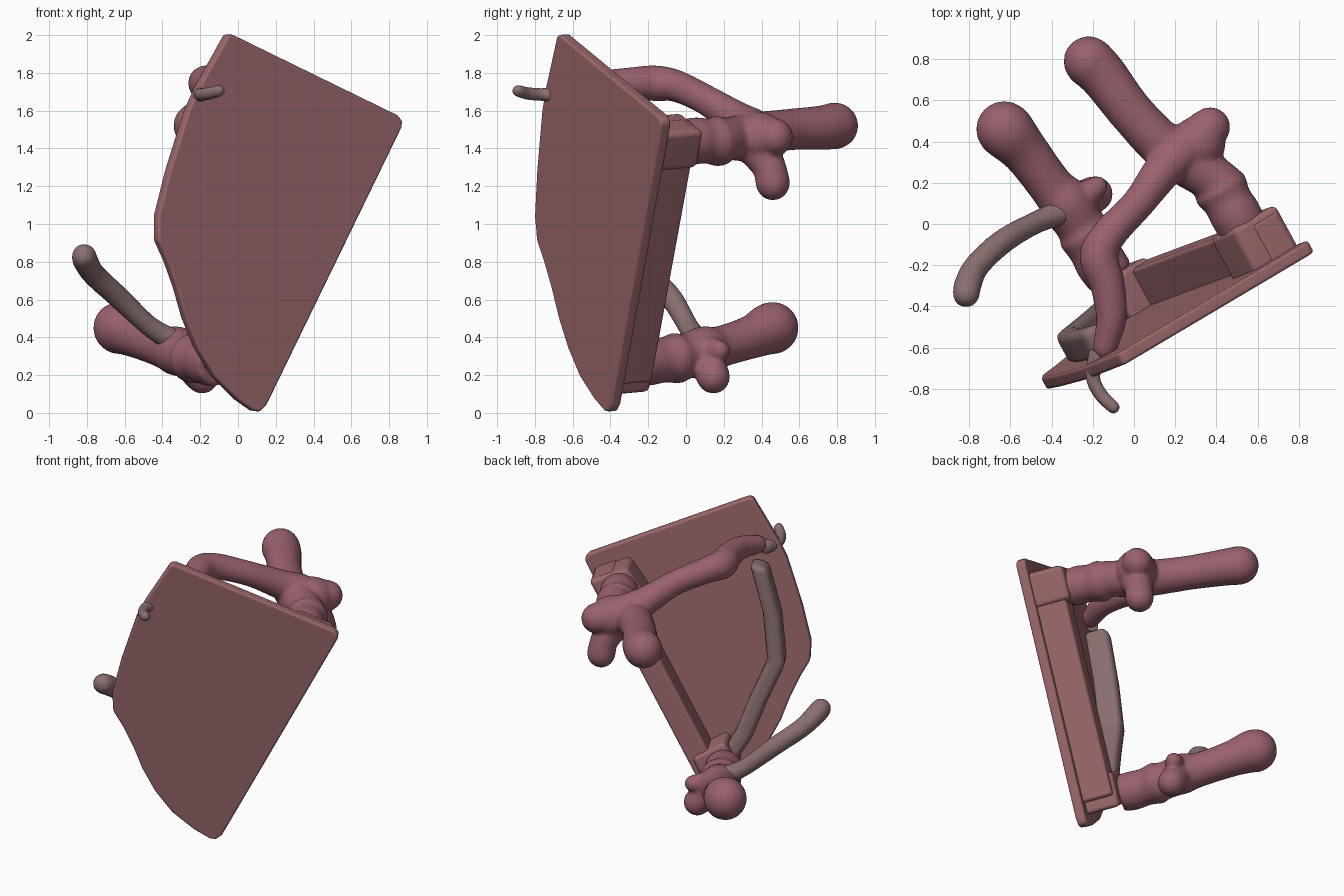
import bpy, bmesh, math
from mathutils import Vector

if "Cube" in bpy.data.objects:
    bpy.data.objects.remove(bpy.data.objects["Cube"])

N = Vector((-0.476, 0.877, 0.081)).normalized()   # direction out of the back of the panel


def material(name, rgb):
    m = bpy.data.materials.new(name)
    m.diffuse_color = (*rgb, 1)
    m.use_nodes = True
    m.node_tree.nodes["Principled BSDF"].inputs["Base Color"].default_value = m.diffuse_color
    return m


RED = material("dull_red", (0.33, 0.14, 0.15))
PINK = material("rose_red", (0.32, 0.12, 0.15))
GREY = material("warm_grey", (0.26, 0.16, 0.16))


def on_panel(x, z, d=0.0):
    """Point of the tilted panel at front-view x, z, lifted d behind it."""
    y = -0.68 + 0.55 * (x + 0.04) - 0.088 * (z - 2.0)
    return Vector((x, y, z)) + N * d


def make(name, bm, mat):
    bmesh.ops.recalc_face_normals(bm, faces=bm.faces[:])
    me = bpy.data.meshes.new(name)
    bm.to_mesh(me)
    bm.free()
    me.materials.append(mat)
    for p in me.polygons:
        p.use_smooth = True
    ob = bpy.data.objects.new(name, me)
    bpy.context.collection.objects.link(ob)
    return ob


def slab(name, outline, d0, d1, bevel, mat=RED):
    """Prism standing on the panel, with softened edges."""
    bm = bmesh.new()
    low = [bm.verts.new(on_panel(x, z, d0)) for x, z in outline]
    top = [bm.verts.new(on_panel(x, z, d1)) for x, z in outline]
    bm.faces.new(low)
    bm.faces.new(top)
    for i in range(len(low)):
        j = (i + 1) % len(low)
        bm.faces.new((low[i], low[j], top[j], top[i]))
    ob = make(name, bm, mat)
    b = ob.modifiers.new("soft_edges", "BEVEL")
    b.width, b.segments, b.limit_method = bevel, 3, "ANGLE"
    b.angle_limit = math.radians(25)
    ob.modifiers.new("flat_shading_fix", "WEIGHTED_NORMAL")
    return ob


def ball(bm, c, r):
    res = bmesh.ops.create_uvsphere(bm, u_segments=20, v_segments=12, radius=r)
    for v in res["verts"]:
        v.co += Vector(c)


def tube(bm, pts, sides=20, steps=6):
    """Round limb through (x, y, z, radius) points, smoothed, with a round tip."""
    p = [Vector(q) for q in pts]
    p = [2 * p[0] - p[1]] + p + [2 * p[-1] - p[-2]]
    path = []
    for i in range(1, len(p) - 2):
        a, b, c, d = p[i - 1:i + 3]
        for s in range(steps):
            t = s / steps
            path.append(0.5 * (2 * b + (c - a) * t + (2 * a - 5 * b + 4 * c - d) * t * t
                               + (3 * b - a - 3 * c + d) * t ** 3))
    path.append(p[-2])
    rings, up = [], None
    for i, q in enumerate(path):
        fwd = (path[min(i + 1, len(path) - 1)] - path[max(i - 1, 0)]).to_3d().normalized()
        up = up or Vector((0, 0, 1))
        up = (up - fwd * up.dot(fwd)).normalized()
        side = fwd.cross(up)
        rings.append([bm.verts.new(q.to_3d() + q.w * (math.cos(k * math.tau / sides) * up
                      + math.sin(k * math.tau / sides) * side)) for k in range(sides)])
    for a, b in zip(rings, rings[1:]):
        for k in range(sides):
            m = (k + 1) % sides
            bm.faces.new((a[k], a[m], b[m], b[k]))
    bm.faces.new(rings[0])
    bm.faces.new(rings[-1])
    ball(bm, path[-1].to_3d(), path[-1].w * 0.98)


def limb(name, tubes, balls=(), mat=PINK, voxel=0.014):
    """Melted-together limb made of tubes and lumps."""
    bm = bmesh.new()
    for t in tubes:
        tube(bm, t)
    for x, y, z, r in balls:
        ball(bm, (x, y, z), r)
    ob = make(name, bm, mat)
    r = ob.modifiers.new("melt", "REMESH")
    r.mode, r.voxel_size, r.use_smooth_shade = "VOXEL", voxel, True
    s = ob.modifiers.new("relax", "SMOOTH")
    s.factor, s.iterations = 0.5, 5
    return ob


# Tilted front panel
slab("panel", [(-0.05, 2.0), (-0.02, 2.0), (0.85, 1.575), (0.875, 1.545), (0.87, 1.51),
               (0.155, 0.04), (0.12, 0.005), (0.085, 0.01), (0.0, 0.07), (-0.12, 0.19),
               (-0.21, 0.34), (-0.275, 0.5), (-0.32, 0.66), (-0.37, 0.8), (-0.42, 0.91),
               (-0.42, 1.04), (-0.36, 1.28), (-0.26, 1.6), (-0.20, 1.73)], 0.0, 0.065, 0.015)

# Rails behind the panel
slab("long_rail", [(0.82, 1.48), (0.16, 0.14), (0.04, 0.20), (0.70, 1.54)], 0.04, 0.26, 0.02)
outer = [(-0.02, 0.2), (-0.13, 0.42), (-0.20, 0.66), (-0.29, 0.92), (-0.25, 1.25), (-0.16, 1.58)]
slab("curved_rail", outer + [(x + 0.10, z + 0.02) for x, z in reversed(outer)],
     0.04, 0.21, 0.04, GREY)

# Corner blocks that hold the legs
slab("upper_block", [(0.62, 1.57), (0.83, 1.47), (0.73, 1.27), (0.50, 1.38)], 0.04, 0.29, 0.03)
slab("lower_block", [(0.10, 0.08), (0.20, 0.29), (0.02, 0.41), (-0.07, 0.23)], 0.04, 0.28, 0.03)

# Upper leg with collars, side lumps and the brace back to the panel
limb("upper_leg", [
    [(0.53, -0.02, 1.43, 0.12), (0.49, 0.05, 1.44, 0.125), (0.455, 0.11, 1.44, 0.12),
     (0.42, 0.17, 1.44, 0.135), (0.38, 0.22, 1.45, 0.115), (0.25, 0.31, 1.46, 0.125),
     (0.13, 0.39, 1.48, 0.115), (-0.02, 0.55, 1.5, 0.11), (-0.15, 0.72, 1.51, 0.118),
     (-0.22, 0.79, 1.52, 0.125)],
    [(0.24, 0.36, 1.5, 0.11), (0.14, 0.26, 1.56, 0.095), (0.02, 0.1, 1.66, 0.08),
     (-0.12, -0.05, 1.73, 0.085), (-0.17, -0.16, 1.745, 0.095), (-0.13, -0.29, 1.745, 0.085),
     (-0.11, -0.45, 1.735, 0.075), (-0.14, -0.60, 1.71, 0.06)],
    [(0.25, 0.36, 1.48, 0.12), (0.37, 0.47, 1.46, 0.10)],
    [(0.30, 0.38, 1.40, 0.11), (0.33, 0.44, 1.30, 0.09), (0.34, 0.46, 1.215, 0.092)],
], [(0.31, 0.39, 1.46, 0.135)])

# Lower leg with collars and a side lump
limb("lower_leg", [
    [(-0.11, -0.26, 0.26, 0.12), (-0.16, -0.19, 0.27, 0.125), (-0.2, -0.12, 0.28, 0.12),
     (-0.235, -0.05, 0.29, 0.135), (-0.265, 0.0, 0.30, 0.12), (-0.33, 0.1, 0.33, 0.13),
     (-0.40, 0.18, 0.35, 0.11), (-0.52, 0.34, 0.40, 0.115), (-0.60, 0.43, 0.44, 0.135),
     (-0.63, 0.46, 0.45, 0.14)],
    [(-0.30, 0.1, 0.31, 0.09), (-0.19, 0.145, 0.19, 0.09)],
    [(-0.28, 0.1, 0.34, 0.08), (-0.18, 0.18, 0.33, 0.055)],
])

# Loose curved branch on the lower leg
limb("curved_branch", [
    [(-0.34, 0.06, 0.38, 0.065), (-0.47, 0.01, 0.46, 0.055), (-0.63, -0.08, 0.61, 0.06),
     (-0.76, -0.20, 0.73, 0.062), (-0.805, -0.29, 0.80, 0.067), (-0.815, -0.34, 0.83, 0.067)]],
     mat=GREY)

# Small spike poking out of the panel edge
limb("edge_spike", [
    [(-0.17, -0.62, 1.69, 0.05), (-0.20, -0.74, 1.685, 0.036), (-0.16, -0.83, 1.69, 0.034),
     (-0.10, -0.89, 1.705, 0.032)]], mat=GREY, voxel=0.01)
